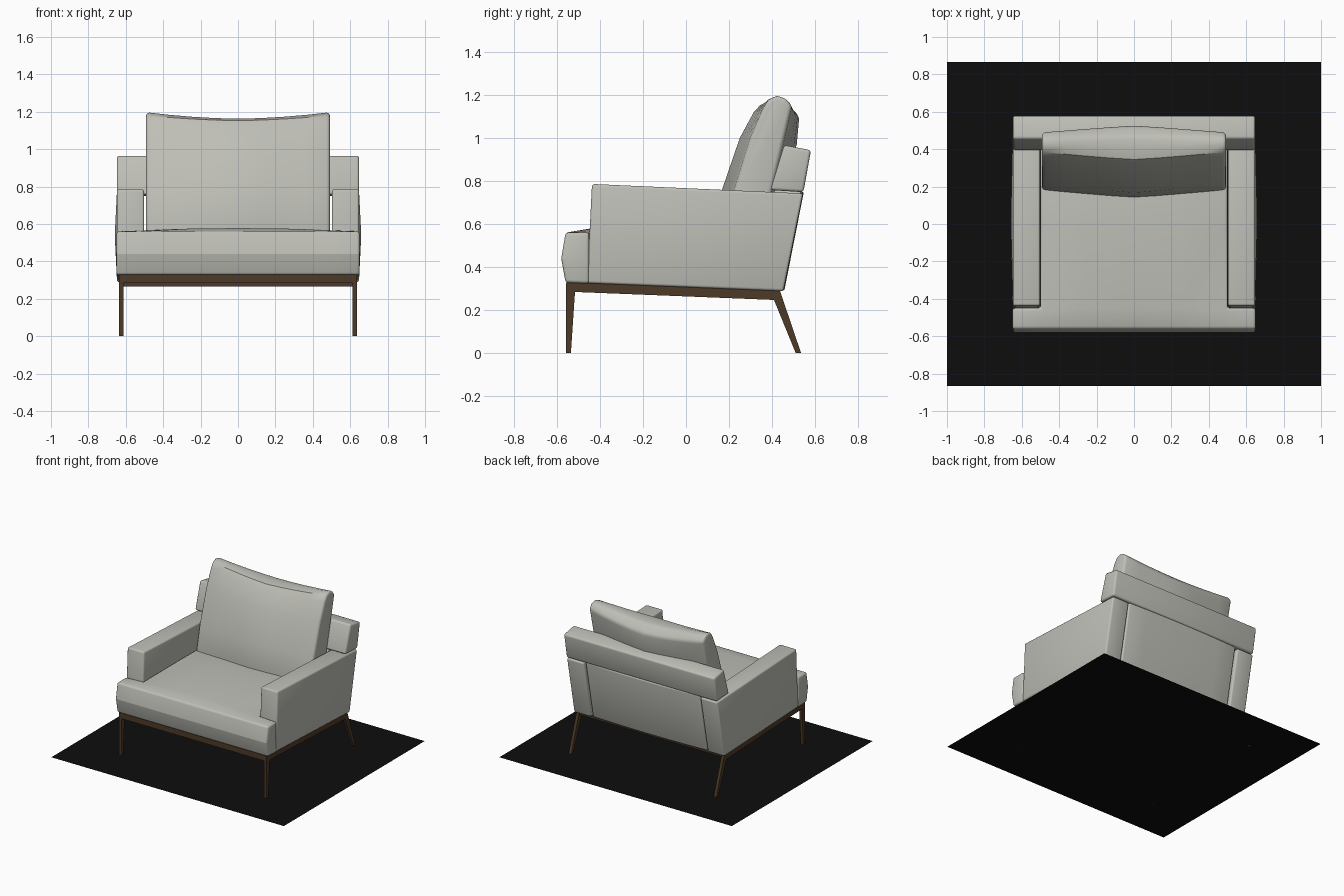
import bpy, bmesh, math

if "Cube" in bpy.data.objects:
    bpy.data.objects.remove(bpy.data.objects["Cube"])


def material(name, rgb):
    m = bpy.data.materials.new(name)
    m.diffuse_color = (*rgb, 1.0)
    m.use_nodes = True
    m.node_tree.nodes["Principled BSDF"].inputs["Base Color"].default_value = m.diffuse_color
    return m


FABRIC = material("light_grey_fabric", (0.52, 0.52, 0.475))
WOOD = material("dark_brown_wood", (0.075, 0.042, 0.02))
BLACK = material("black_floor", (0.004, 0.004, 0.004))


def finish(bm, name, mat, bevel=0.0):
    """Round the hard edges, then make a smooth-shaded object."""
    bmesh.ops.recalc_face_normals(bm, faces=bm.faces[:])
    if bevel:
        hard = [e for e in bm.edges if len(e.link_faces) == 2
                and e.calc_face_angle(0) > math.radians(38)]
        bmesh.ops.bevel(bm, geom=hard, offset=bevel, segments=3, profile=0.5,
                        affect='EDGES', clamp_overlap=True)
    mesh = bpy.data.meshes.new(name)
    bm.to_mesh(mesh)
    bm.free()
    mesh.materials.append(mat)
    ob = bpy.data.objects.new(name, mesh)
    bpy.context.collection.objects.link(ob)
    bpy.ops.object.select_all(action='DESELECT')
    ob.select_set(True)
    bpy.context.view_layer.objects.active = ob
    bpy.ops.object.shade_smooth_by_angle(angle=math.radians(35))
    return ob


def loft(stations):
    """Join (y, z) outlines placed at successive x positions; cap both ends."""
    bm = bmesh.new()
    rings = [[bm.verts.new((x, y, z)) for y, z in ring] for x, ring in stations]
    n = len(rings[0])
    for a, b in zip(rings, rings[1:]):
        for i in range(n):
            j = (i + 1) % n
            bm.faces.new((a[i], a[j], b[j], b[i]))
    caps = [bm.faces.new(rings[0]), bm.faces.new(rings[-1])]
    bmesh.ops.recalc_face_normals(bm, faces=bm.faces[:])
    return bm, caps


def box(name, x0, x1, y0, y1, z0, z1, mat):
    ring = [(y0, z0), (y1, z0), (y1, z1), (y0, z1)]
    bm, _ = loft([(x0, ring), (x1, ring)])
    return finish(bm, name, mat)


# Floor plate
bm = bmesh.new()
bm.faces.new([bm.verts.new(p) for p in
              ((-1, -0.865, 0), (1, -0.865, 0), (1, 0.865, 0), (-1, 0.865, 0))])
finish(bm, "floor_plate", BLACK)

# Arms with softly bulging outer sides, and leg frames under them
arm = [(-0.46, 0.325), (-0.437, 0.786), (0.544, 0.742), (0.453, 0.288)]
frame = [(-0.558, 0), (-0.535, 0), (-0.516, 0.284), (0.409, 0.247),
         (0.51, 0), (0.535, 0), (0.437, 0.289), (-0.558, 0.329)]
for side, s in (("left", -1), ("right", 1)):
    bm, caps = loft([(s * 0.502, arm), (s * 0.647, arm)])
    bmesh.ops.poke(bm, faces=[caps[1]], offset=0.012)
    finish(bm, side + "_arm", FABRIC, 0.012)
    bm, _ = loft([(s * 0.613, frame), (s * 0.635, frame)])
    finish(bm, side + "_leg_frame", WOOD)

# Cross rails
box("front_rail", -0.614, 0.614, -0.555, -0.53, 0.285, 0.329, WOOD)
box("back_rail", -0.614, 0.614, 0.40, 0.425, 0.265, 0.29, WOOD)

# T-shaped seat cushion with a crowned top and rounded front
xs = [-0.65, -0.5, -0.25, 0, 0.25, 0.5, 0.65]
ys = [-0.56, -0.45, 0.0, 0.43]
bm = bmesh.new()
grid = {}
for i, x in enumerate(xs):
    for j, y in enumerate(ys):
        if j < 2 or 0 < i < 6:
            crown = 0.018 * (1 - (x / 0.65) ** 2) * (j > 0)
            grid[i, j] = bm.verts.new((x, y, 0.56 + crown - 0.015 * max(0, y)))
for i in range(6):
    for j in range(3):
        quad = [grid.get(k) for k in ((i, j), (i + 1, j), (i + 1, j + 1), (i, j + 1))]
        if all(quad):
            bm.faces.new(quad)
faces = bm.faces[:]
for level in (0, 1):
    ret = bmesh.ops.extrude_face_region(bm, geom=faces, use_keep_orig=(level == 0))
    new = ret["geom"]
    for v in (g for g in new if isinstance(g, bmesh.types.BMVert)):
        if level == 0:
            v.co.z = 0.44
            if v.co.y < -0.5:
                v.co.y -= 0.02
        else:
            if v.co.y < -0.5:
                v.co.y += 0.02
            v.co.z = 0.305 - 0.04 * v.co.y
    faces = [g for g in new if isinstance(g, bmesh.types.BMFace)]
finish(bm, "seat_cushion", FABRIC, 0.014)

# Back panel between the arms, bowed slightly outward in the middle
stations = []
for k in range(-3, 4):
    bow = 0.012 * (1 - (k / 3) ** 2) - 0.008
    stations.append((k / 3 * 0.49, [(0.34, 0.29), (0.453 + bow, 0.289),
                                    (0.544 + bow, 0.75), (0.41, 0.76)]))
bm, _ = loft(stations)
finish(bm, "back_panel", FABRIC, 0.01)

# Top back rest bar spanning both arms
bar = [(0.392, 0.758), (0.456, 0.967), (0.581, 0.943), (0.546, 0.748)]
bm, _ = loft([(-0.648, bar), (0.648, bar)])
finish(bm, "back_bar", FABRIC, 0.014)

# Loose back cushion: thicker in the middle, higher at the corners
edge = [(0.18, 0.55), (0.225, 0.758), (0.30, 1.0), (0.36, 1.14), (0.385, 1.18),
        (0.423, 1.197), (0.465, 1.185), (0.492, 1.15), (0.45, 0.97),
        (0.40, 0.76), (0.36, 0.55)]
middle = [(0.14, 0.55), (0.167, 0.758), (0.25, 1.0), (0.315, 1.12), (0.345, 1.153),
          (0.40, 1.163), (0.47, 1.157), (0.527, 1.10), (0.515, 0.97),
          (0.44, 0.76), (0.37, 0.55)]
stations = []
for k in range(-4, 5):
    t = abs(k) / 4
    ring = [(m[0] + (e[0] - m[0]) * t ** 1.2, m[1] + (e[1] - m[1]) * t ** 1.7)
            for m, e in zip(middle, edge)]
    stations.append((k / 4 * 0.492, ring))
bm, _ = loft(stations)
finish(bm, "back_cushion", FABRIC, 0.018)
